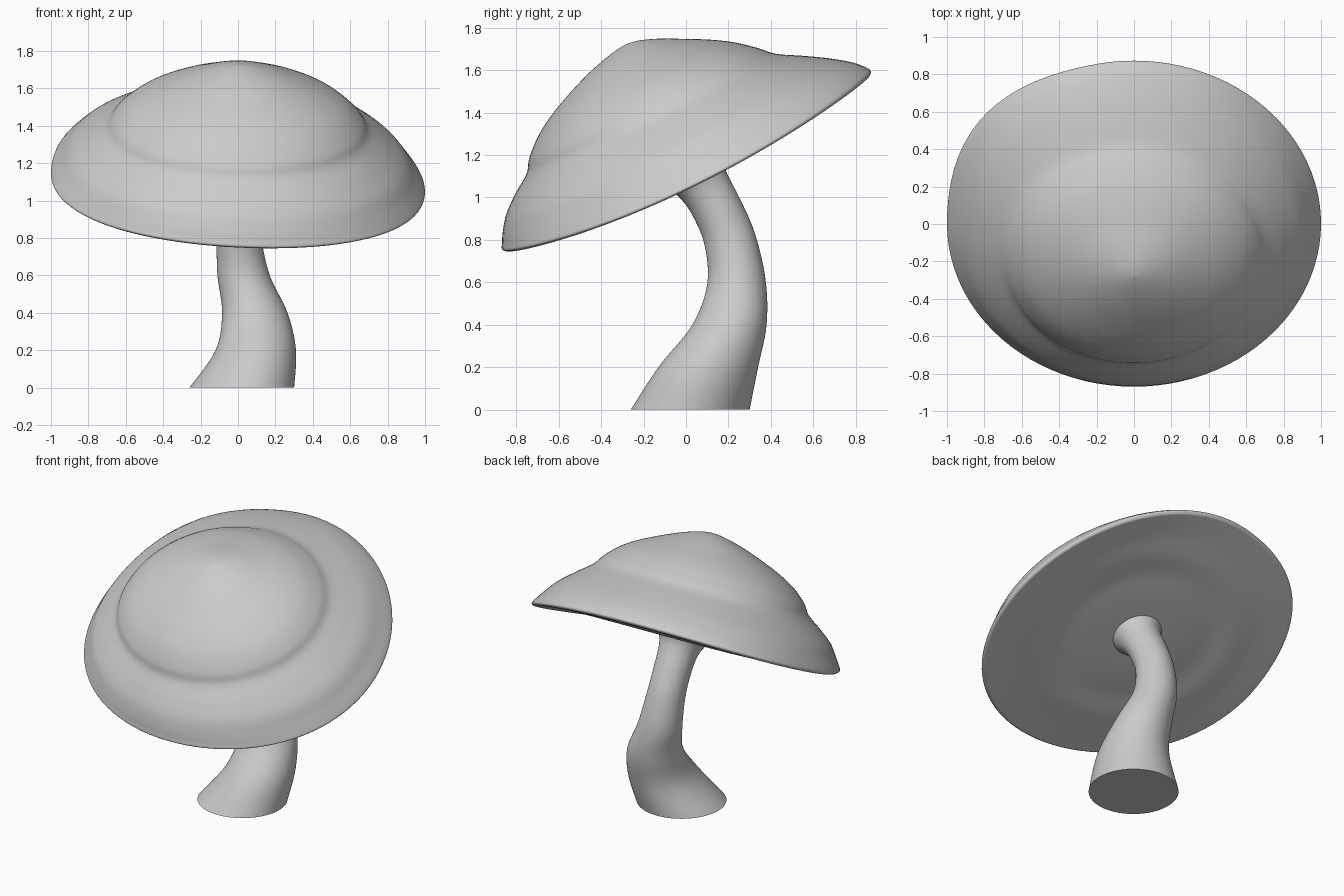
import bpy, bmesh
from math import sin, cos, pi, radians, atan2

if "Cube" in bpy.data.objects:
    bpy.data.objects.remove(bpy.data.objects["Cube"])

SEG = 96


def spline(pts, steps):
    """Catmull-Rom curve through tuples of any length."""
    out = []
    for i in range(len(pts) - 1):
        a, b, c, d = pts[max(i - 1, 0)], pts[i], pts[i + 1], pts[min(i + 2, len(pts) - 1)]
        for s in range(steps):
            t = s / steps
            out.append(tuple(0.5 * (2 * q + (r - p) * t + (2 * p - 5 * q + 4 * r - w) * t * t
                                    + (3 * q - p - 3 * r + w) * t ** 3)
                             for p, q, r, w in zip(a, b, c, d)))
    return out + [tuple(pts[-1])]


def loft(name, rings):
    """Skin a list of closed rings and cap both ends."""
    bm = bmesh.new()
    loops = [[bm.verts.new(p) for p in ring] for ring in rings]
    for a, b in zip(loops, loops[1:]):
        for i in range(SEG):
            j = (i + 1) % SEG
            bm.faces.new((a[i], a[j], b[j], b[i]))
    bm.faces.new(loops[0])
    bm.faces.new(loops[-1])
    bmesh.ops.recalc_face_normals(bm, faces=bm.faces)
    me = bpy.data.meshes.new(name)
    bm.to_mesh(me)
    bm.free()
    ob = bpy.data.objects.new(name, me)
    bpy.context.collection.objects.link(ob)
    bpy.ops.object.select_all(action='DESELECT')
    ob.select_set(True)
    bpy.context.view_layer.objects.active = ob
    bpy.ops.object.shade_smooth_by_angle(angle=radians(50))
    return ob


# cap: profile (radius, height, backward/forward shift, width scale), apex to underside
TILT = radians(25.7)
top = [(.004, .612, -.02, 1.05), (.08, .6, -.03, 1.05), (.2, .563, -.05, 1.06),
       (.325, .51, -.065, 1.08), (.43, .46, -.07, 1.09), (.53, .40, -.07, 1.09),
       (.62, .325, -.065, 1.07), (.675, .265, -.055, 1.05), (.78, .20, -.045, 1.03),
       (.875, .135, -.03, 1.02), (.947, .07, -.01, 1.0), (.987, .02, 0, 1),
       (1.0, -.005, 0, 1), (.985, -.02, 0, 1)]
under = [(.985, -.02, 0, 1), (.93, -.025, 0, 1), (.8, -.035, 0, 1), (.65, -.05, 0, 1),
         (.5, -.05, 0, 1), (.35, -.06, 0, 1), (.2, -.065, 0, 1), (.004, -.065, 0, 1)]


def cap_ring(r, h, shift, wide):
    ring = []
    for i in range(SEG):
        a = 2 * pi * i / SEG
        # brim bulges a little at the back left
        da = atan2(sin(a - 2.45), cos(a - 2.45))
        bulge = .04 * r ** 3 * cos(da * 2.3) ** 2 if abs(da) < pi / 4.6 else 0
        x = r * (1 + bulge) * cos(a) * wide
        u = r * (1 + bulge) * sin(a) * .966 + shift
        y = u * cos(TILT) - h * sin(TILT)
        z = 1.18 + u * sin(TILT) + h * cos(TILT)
        # sides of the brim droop, the right one more
        z -= r ** 3 * (.08 * cos(a) ** 2 + .05 * cos(a))
        ring.append((x, y, z))
    return ring


loft("cap", [cap_ring(*p) for p in spline(top, 5)[:-1] + spline(under, 5)])

# stem: centre x, y, z, half widths x, y, tilt in degrees
stem = [(.02, .02, 0, .28, .28, 0), (.095, .105, .2, .215, .235, 0),
        (.09, .205, .4, .175, .175, 0), (.03, .238, .6, .14, .138, 3),
        (.005, .207, .8, .12, .122, 14), (0, .145, .95, .118, .118, 21),
        (0, .085, 1.05, .125, .125, 25), (0, .04, 1.11, .15, .15, 26),
        (0, .01, 1.18, .19, .19, 26)]


def stem_ring(cx, cy, cz, rx, ry, tilt):
    t = radians(tilt)
    return [(cx + rx * cos(a), cy + ry * sin(a) * cos(t), cz + ry * sin(a) * sin(t))
            for a in (2 * pi * i / SEG for i in range(SEG))]


loft("stem", [stem_ring(*p) for p in spline(stem, 6)])
